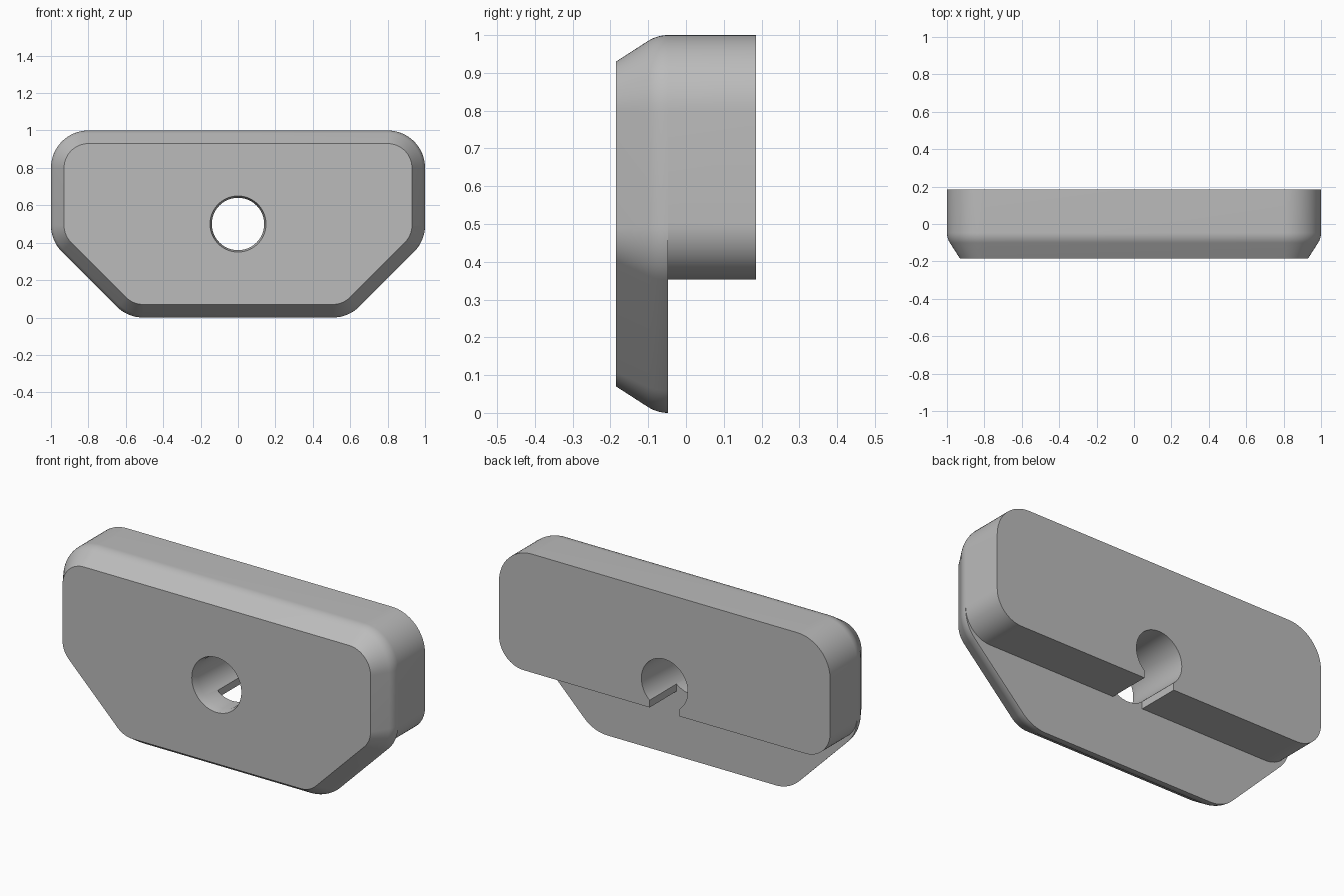
import bpy, bmesh, math
from mathutils import Vector

if "Cube" in bpy.data.objects:
    bpy.data.objects.remove(bpy.data.objects["Cube"])

gray = bpy.data.materials.new("light_gray")
gray.use_nodes = True
color = (0.5, 0.5, 0.5, 1)
gray.diffuse_color = color
gray.node_tree.nodes["Principled BSDF"].inputs["Base Color"].default_value = color

STEPS = 16


def outline(corners, inset):
    """Rounded polygon in x, z; corners are (x, z, radius), counter-clockwise."""
    points = []
    for i, (x, z, r) in enumerate(corners):
        p = Vector((x, z))
        before = (Vector(corners[i - 1][:2]) - p).normalized()
        after = (Vector(corners[(i + 1) % len(corners)][:2]) - p).normalized()
        half = before.angle(after) / 2
        centre = p + (before + after).normalized() * r / math.sin(half)
        start = math.atan2(before.x, -before.y)
        turn = math.pi - 2 * half
        for s in range(STEPS + 1):
            a = start + turn * s / STEPS
            points.append(centre + (r - inset) * Vector((math.cos(a), math.sin(a))))
    return points


def loft(name, corners, sections):
    """Solid through the outline at each (y, inset) section."""
    bm = bmesh.new()
    rings = [[bm.verts.new((p.x, y, p.y)) for p in outline(corners, inset)]
             for y, inset in sections]
    n = len(rings[0])
    for a, b in zip(rings, rings[1:]):
        for i in range(n):
            j = (i + 1) % n
            bm.faces.new((a[i], a[j], b[j], b[i]))
    bm.faces.new(rings[0])
    bm.faces.new(rings[-1])
    bmesh.ops.remove_doubles(bm, verts=bm.verts, dist=1e-5)
    bmesh.ops.recalc_face_normals(bm, faces=bm.faces)
    mesh = bpy.data.meshes.new(name)
    bm.to_mesh(mesh)
    bm.free()
    mesh.materials.append(gray)
    obj = bpy.data.objects.new(name, mesh)
    bpy.context.collection.objects.link(obj)
    return obj


def combine(target, other, operation):
    mod = target.modifiers.new(operation, 'BOOLEAN')
    mod.operation, mod.object, mod.solver = operation, other, 'EXACT'
    bpy.context.view_layer.objects.active = target
    bpy.ops.object.modifier_apply(modifier=mod.name)
    bpy.data.objects.remove(other)


def box(half, low, high, r):
    return [(-half, low, r), (half, low, r), (half, high, r), (-half, high, r)]


FRONT, STEP, BACK = -0.185, -0.047, 0.185

# Front plate: tapered lower corners, bevelled edge easing into straight sides
plate_corners = [(-0.59, 0, 0.2), (0.59, 0, 0.2), (1, 0.41, 0.2),
                 (1, 1, 0.2), (-1, 1, 0.2), (-1, 0.41, 0.2)]
ease = [math.radians(33) * (1 - i / 8) for i in range(9)]
plate = loft("clamp_body", plate_corners, [(FRONT, 0.07)] + [
    (STEP - 0.1 * math.sin(a), 0.1 * (1 - math.cos(a))) for a in ease])

# Rear block with a slot open at the bottom
block_corners = [(-1, 0.353, 0.15), (1, 0.353, 0.15), (1, 1, 0.2), (-1, 1, 0.2)]
block = loft("rear_block", block_corners, [(STEP, 0), (BACK, 0)])
combine(block, loft("slot", box(0.09, 0.2, 0.45, 0), [(-0.2, 0), (0.3, 0)]), 'DIFFERENCE')
combine(plate, block, 'UNION')

# Through hole, slightly flared at the front
hole = loft("hole", box(0.14, 0.36, 0.64, 0.14),
            [(FRONT - 0.04, -0.02), (FRONT + 0.04, 0), (0.3, 0)])
combine(plate, hole, 'DIFFERENCE')

bpy.ops.object.select_all(action='DESELECT')
plate.select_set(True)
bpy.context.view_layer.objects.active = plate
bpy.ops.object.shade_smooth_by_angle(angle=math.radians(25))
